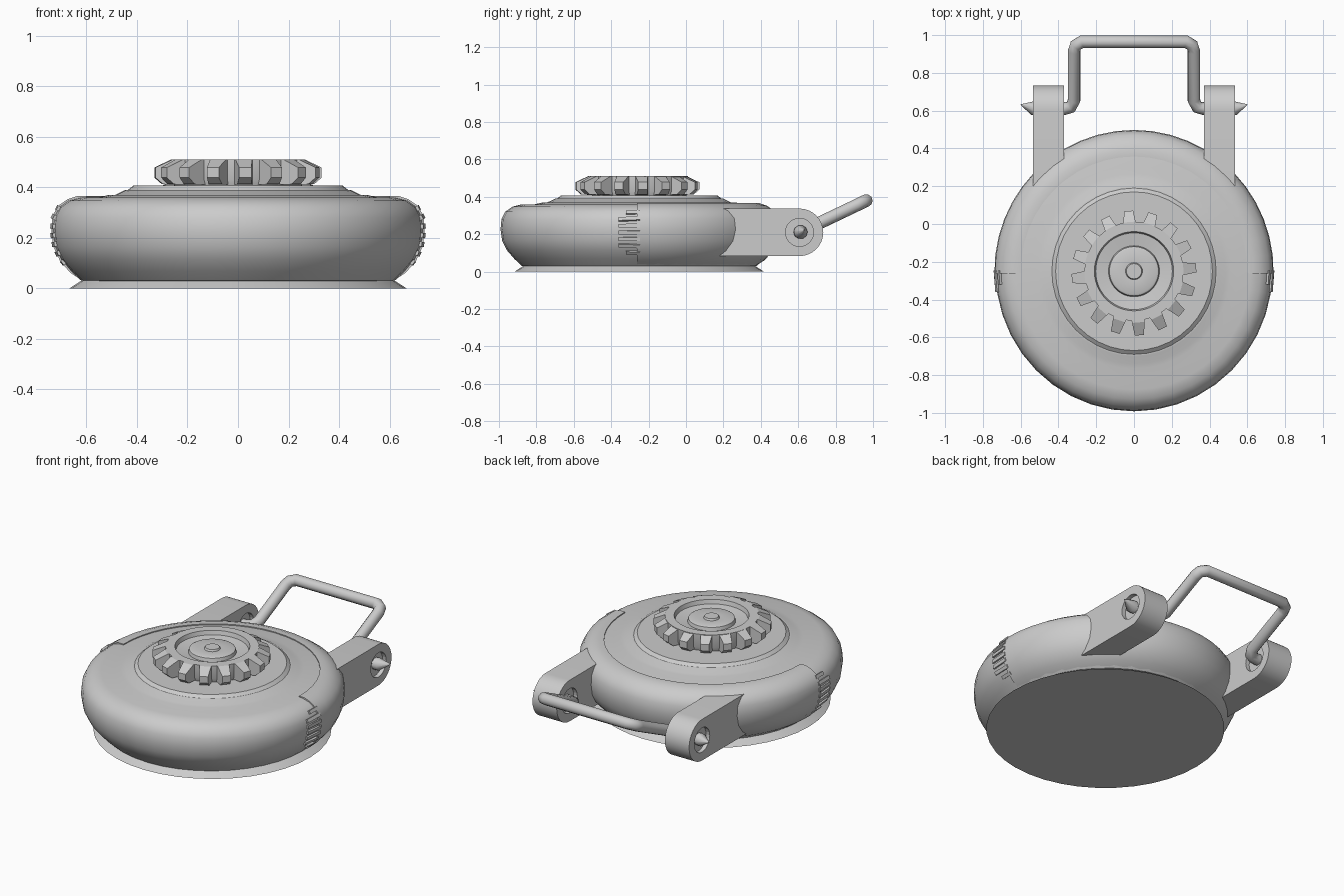
import bpy, bmesh, math
from mathutils import Vector, Matrix

if "Cube" in bpy.data.objects:
    bpy.data.objects.remove(bpy.data.objects["Cube"])

CY = -0.25  # centre of the round body in y


def finish(name, bm, angle=30):
    bmesh.ops.remove_doubles(bm, verts=bm.verts, dist=1e-5)
    bmesh.ops.recalc_face_normals(bm, faces=bm.faces)
    me = bpy.data.meshes.new(name)
    bm.to_mesh(me)
    bm.free()
    ob = bpy.data.objects.new(name, me)
    bpy.context.collection.objects.link(ob)
    bpy.ops.object.select_all(action='DESELECT')
    ob.select_set(True)
    bpy.context.view_layer.objects.active = ob
    if angle:
        bpy.ops.object.shade_smooth_by_angle(angle=math.radians(angle))
    return ob


def lathe(name, profile, steps=48, start=0, sweep=360, sy=1.0, closed=False):
    """Revolve (radius, z) points about the body axis."""
    bm = bmesh.new()
    rings = []
    for i in range(steps + 1):
        a = math.radians(start + sweep * i / steps)
        rings.append([bm.verts.new((r * math.cos(a), CY + sy * r * math.sin(a), z)) for r, z in profile])
    n = len(profile)
    for a, b in zip(rings, rings[1:]):
        for j in range(n if closed else n - 1):
            k = (j + 1) % n
            bm.faces.new((a[j], a[k], b[k], b[j]))
    if closed and sweep < 360:
        bm.faces.new(rings[0])
        bm.faces.new(rings[-1])
    bmesh.ops.dissolve_degenerate(bm, dist=1e-5, edges=bm.edges)
    return finish(name, bm)


def prism(bm, outline, thickness, matrix):
    """Extrude a 2D outline along local z and place it."""
    lo = [bm.verts.new(matrix @ Vector((u, v, -thickness / 2))) for u, v in outline]
    hi = [bm.verts.new(matrix @ Vector((u, v, thickness / 2))) for u, v in outline]
    bm.faces.new(lo)
    bm.faces.new(hi)
    for i in range(len(lo)):
        j = (i + 1) % len(lo)
        bm.faces.new((lo[i], lo[j], hi[j], hi[i]))


# Flared foot
lathe("base_foot", [(0, 0), (0.667, 0), (0.62, 0.03), (0, 0.04)], 40)

# Rounded drum with stepped top
side = [(0.62, 0.03), (0.66, 0.068), (0.70, 0.115), (0.724, 0.165), (0.733, 0.225),
        (0.728, 0.28), (0.708, 0.32), (0.67, 0.347), (0.62, 0.36)]
lathe("drum_body", [(0, 0.02)] + side + [(0.55, 0.36), (0.51, 0.37), (0.485, 0.37), (0.445, 0.39),
      (0.435, 0.39), (0.415, 0.406), (0, 0.406)], 40, sy=1.012)

# Slightly raised shell wrapped round the rear half
outer = [(0.615, 0.03), (0.664, 0.062), (0.705, 0.11), (0.730, 0.163), (0.739, 0.225),
         (0.735, 0.284), (0.713, 0.326), (0.673, 0.353), (0.635, 0.366), (0.60, 0.366)]
lathe("rear_shell", outer + [(0.60, 0.35), (0.65, 0.33), (0.70, 0.22), (0.60, 0.04)], 24, -1, 182,
      sy=1.012, closed=True)

# Grip fingers at the ends of the shell
bm = bmesh.new()
for s in (-1, 1):
    for k in range(7):
        z = 0.105 + k * 0.035
        for (r0, z0), (r1, z1) in zip(side, side[1:]):
            if z0 <= z <= z1:
                r = r0 + (r1 - r0) * (z - z0) / (z1 - z0)
                slope = math.atan2(r1 - r0, z1 - z0)
        length = 0.115 if 1 <= k <= 5 else 0.075
        y = CY - length / 2 + 0.005
        m = Matrix.Translation((s * (r * math.cos(length / 2 / r) - 0.002), y, z)) \
            @ Matrix.Rotation(s * slope, 4, 'Y') @ Matrix.Rotation(-s * length / 2 / r, 4, 'Z') \
            @ Matrix.Diagonal((0.022, length, 0.02, 1))
        bmesh.ops.create_cube(bm, size=1, matrix=m)
finish("grip_fingers", bm, 0)

# Knob hub with dished top and centre button
lathe("knob_hub", [(0, 0.40), (0.25, 0.40), (0.262, 0.43), (0.262, 0.51), (0.21, 0.51), (0.203, 0.485),
      (0.135, 0.475), (0.13, 0.495), (0.12, 0.50), (0.045, 0.496), (0.04, 0.507), (0, 0.507)], 48)

# Bevelled, tapered knob teeth
bm = bmesh.new()
tooth = [(0.24, 0.41), (0.30, 0.412), (0.33, 0.438), (0.33, 0.478), (0.262, 0.51), (0.24, 0.51)]
for k in range(16):
    rot = Matrix.Translation((0, CY - 0.01, 0)) @ Matrix.Rotation(math.radians(5 + 22.5 * k), 4, 'Z')
    a, b = [[bm.verts.new(rot @ Vector((r, s * (0.036 - 0.13 * (r - 0.24)), z))) for r, z in tooth]
            for s in (-1, 1)]
    bm.faces.new(a)
    bm.faces.new(b)
    for i in range(6):
        j = (i + 1) % 6
        bm.faces.new((a[i], a[j], b[j], b[i]))
finish("knob_teeth", bm, 0)

# Rear lugs with rounded ends and pin recesses
PY, PZ, PR = 0.607, 0.21, 0.127
outline = [(0.10, PZ - PR)] + [(PY + PR * math.cos(t), PZ + PR * math.sin(t))
           for t in [math.radians(-90 + 180 * i / 16) for i in range(17)]] + [(0.10, PZ + PR)]
yz_to_x = Matrix(((0, 0, 1, 0), (1, 0, 0, 0), (0, 1, 0, 0), (0, 0, 0, 1)))
for s, label in ((-1, "left"), (1, "right")):
    bm = bmesh.new()
    prism(bm, outline, 0.165, Matrix.Translation((s * 0.4525, 0, 0)) @ yz_to_x)
    lug = finish(label + "_lug", bm)
    for x in (0.37, 0.535):
        bm = bmesh.new()
        bmesh.ops.create_cone(bm, cap_ends=True, segments=24, radius1=0.075, radius2=0.075, depth=0.05,
                              matrix=Matrix.Translation((s * x, PY, PZ)) @ Matrix.Rotation(math.pi / 2, 4, 'Y'))
        cutter = finish(label + "_recess_cutter", bm, 0)
        cutter.hide_render = True
        cutter.hide_set(True)
        mod = lug.modifiers.new("recess", 'BOOLEAN')
        mod.operation, mod.object, mod.solver = 'DIFFERENCE', cutter, 'EXACT'

# Bent wire handle with pointed pin ends
half = [(0.60, 0.632, 0.222, 0.06), (0.535, 0.613, 0.212, 1.1), (0.48, 0.607, PZ, 1), (0.37, 0.61, PZ, 1),
        (0.335, 0.62, 0.215, 1), (0.317, 0.655, 0.232, 1), (0.317, 0.915, 0.356, 1),
        (0.309, 0.945, 0.371, 1), (0.275, 0.965, 0.38, 1)]
path = half + [(-x, y, z, r) for x, y, z, r in reversed(half)]
cu = bpy.data.curves.new("wire_handle", 'CURVE')
cu.dimensions = '3D'
cu.bevel_depth = 0.034
cu.bevel_resolution = 3
cu.use_fill_caps = True
sp = cu.splines.new('POLY')
sp.points.add(len(path) - 1)
for p, (x, y, z, r) in zip(sp.points, path):
    p.co = (x, y, z, 1)
    p.radius = r
sp.use_smooth = True
bpy.context.collection.objects.link(bpy.data.objects.new("wire_handle", cu))
